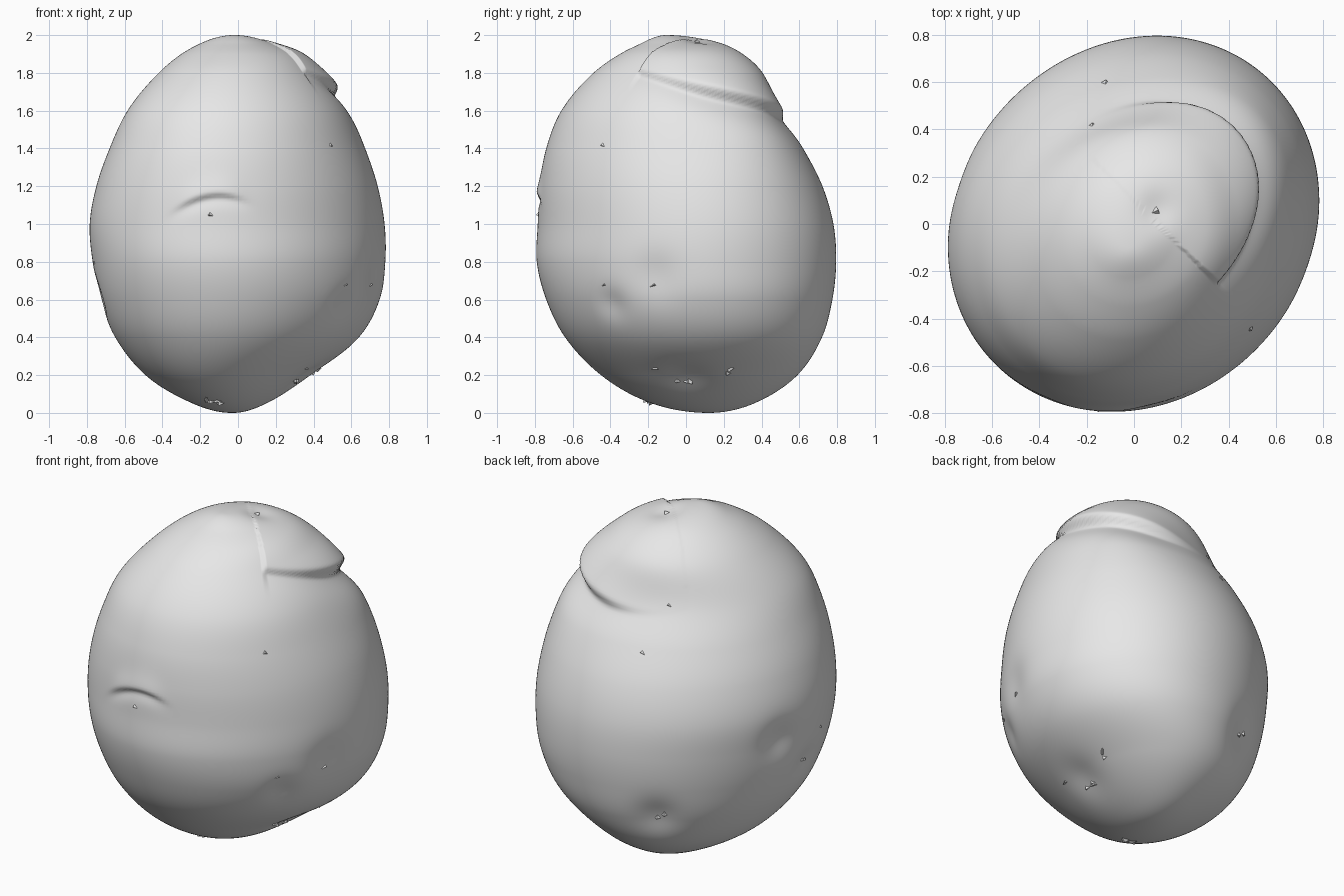
import bpy, bmesh, math, random
from math import exp, tanh, sin, cos, pi
from mathutils import Vector
from mathutils.bvhtree import BVHTree

if "Cube" in bpy.data.objects:
    bpy.data.objects.remove(bpy.data.objects["Cube"])
random.seed(4)

grey = bpy.data.materials.new("plain grey")
grey.use_nodes = True
grey.diffuse_color = (0.8, 0.8, 0.8, 1)
grey.node_tree.nodes["Principled BSDF"].inputs["Base Color"].default_value = (0.8, 0.8, 0.8, 1)

# Outline by height: z, x min, x max, y min, y max
OUTLINE = [
    (0.00, -0.03, -0.03, 0.12, 0.12),
    (0.05, -0.24, 0.15, -0.18, 0.36),
    (0.20, -0.49, 0.39, -0.45, 0.59),
    (0.40, -0.65, 0.64, -0.64, 0.72),
    (0.60, -0.73, 0.75, -0.74, 0.775),
    (0.80, -0.77, 0.78, -0.79, 0.795),
    (1.00, -0.785, 0.775, -0.785, 0.78),
    (1.20, -0.75, 0.735, -0.775, 0.72),
    (1.40, -0.68, 0.66, -0.74, 0.61),
    (1.60, -0.585, 0.565, -0.66, 0.47),
    (1.80, -0.42, 0.42, -0.49, 0.39),
    (1.90, -0.30, 0.32, -0.35, 0.29),
    (1.96, -0.19, 0.18, -0.23, 0.17),
    (2.00, -0.02, -0.02, -0.10, -0.10),
]
KNOTS = [math.acos(1 - row[0]) for row in OUTLINE]


def outline_at(s):
    """Smooth interpolation of the outline at polar angle s."""
    i = max(k for k in range(len(KNOTS) - 1) if KNOTS[k] <= s + 1e-9)

    def slope(k, c):
        a, b = max(k - 1, 0), min(k + 1, len(KNOTS) - 1)
        return (OUTLINE[b][c] - OUTLINE[a][c]) / (KNOTS[b] - KNOTS[a])

    h = KNOTS[i + 1] - KNOTS[i]
    u = (s - KNOTS[i]) / h
    return [(2*u**3 - 3*u*u + 1) * OUTLINE[i][c] + (u**3 - 2*u*u + u) * h * slope(i, c)
            + (3*u*u - 2*u**3) * OUTLINE[i + 1][c] + (u**3 - u*u) * h * slope(i + 1, c)
            for c in range(1, 5)]


# Soft bumps (+) and dents (-): centre, radius, height
BUMPS = [
    ((0.45, 0.38, 1.52), 0.33, 0.06),
    ((0.72, -0.16, 0.72), 0.13, -0.02),
    ((0.60, -0.42, 0.56), 0.09, -0.02),
    ((-0.71, 0.14, 0.84), 0.11, -0.03),
    ((-0.24, 0.62, 0.43), 0.12, -0.03),
    ((-0.72, -0.10, 0.62), 0.09, -0.02),
    ((0.36, 0.00, 0.19), 0.13, -0.02),
    ((0.10, 0.06, 1.97), 0.08, -0.02),
]


def fold(gap, along, width, up, up_size, down, down_size):
    """Step across a skin fold: raised lip above the line, groove below it."""
    side = 0.5 + 0.5 * tanh(gap / 0.01)
    lip = up * exp(-(gap / up_size) ** 2) * side
    groove = down * exp(-(gap / down_size) ** 2) * (1 - side)
    return (lip - groove) * exp(-(along / width) ** 4)


def skin(s, t):
    x0, x1, y0, y1 = outline_at(s)
    # slightly skewed ellipse, longer along one diagonal
    p = Vector(((x0 + x1) / 2 + (x1 - x0) / 2 * cos(t),
                (y0 + y1) / 2 + (y1 - y0) / 2 * sin(t + 0.12), 1 - cos(s)))
    out = Vector((p.x, p.y, (p.z - 1) * 0.6)).normalized()
    move = sum(h * exp(-(p - Vector(c)).length_squared / r**2) for c, r, h in BUMPS)
    # large fold under the upper back lobe
    if p.x + p.y > 0.1:
        line = 1.57 + (0.45 - p.y) * 0.33
        move += fold(p.z - line, (p.x - p.y - 0.1) * 0.707, 0.36, 0.04, 0.17, 0.03, 0.1)
    # small arched fold on the front
    if p.y < 0:
        line = 1.15 - 1.5 * (p.x + 0.1) ** 2
        move += fold(p.z - line, p.x + 0.15, 0.17, 0.014, 0.09, 0.014, 0.05)
    return p + out * move


# Main body
ROWS, COLS = 220, 220
bm = bmesh.new()
rings = [[bm.verts.new(skin(pi * i / ROWS, 2 * pi * j / COLS)) for j in range(COLS)]
         for i in range(1, ROWS)]
for a, b in zip(rings, rings[1:]):
    for j in range(COLS):
        k = (j + 1) % COLS
        bm.faces.new((a[j], a[k], b[k], b[j]))
bottom, top = bm.verts.new(skin(0, 0)), bm.verts.new(skin(pi, 0))
for j in range(COLS):
    k = (j + 1) % COLS
    bm.faces.new((bottom, rings[0][k], rings[0][j]))
    bm.faces.new((top, rings[-1][j], rings[-1][k]))
bm.normal_update()
tree = BVHTree.FromBMesh(bm)
mesh = bpy.data.meshes.new("body")
bm.to_mesh(mesh)
bm.free()
mesh.materials.append(grey)
body = bpy.data.objects.new("body", mesh)
bpy.context.collection.objects.link(body)
for poly in mesh.polygons:
    poly.use_smooth = True

# Little three-sided flakes on the skin: position, size, how many
FLAKES = [
    ((-0.15, -0.80, 1.05), 0.035, 1),
    ((0.50, -0.45, 1.42), 0.03, 1),
    ((0.68, -0.16, 0.68), 0.028, 1),
    ((0.57, -0.43, 0.68), 0.02, 1),
    ((0.10, 0.06, 1.99), 0.045, 1),
    ((-0.12, 0.60, 1.38), 0.03, 1),
    ((-0.18, 0.43, 1.62), 0.025, 1),
    ((-0.70, -0.20, 0.80), 0.02, 1),
    ((-0.72, -0.10, 0.63), 0.03, 2),
    ((-0.24, 0.62, 0.42), 0.04, 2),
    ((0.38, -0.16, 0.21), 0.03, 1),
    ((0.32, -0.02, 0.16), 0.04, 3),
    ((0.42, 0.24, 0.20), 0.035, 2),
    ((-0.13, -0.20, 0.06), 0.045, 4),
]
bm = bmesh.new()
for centre, size, count in FLAKES:
    for n in range(count):
        shift = Vector([random.uniform(-1, 1) * size * (count > 1) for _ in range(3)])
        spot, normal, _, _ = tree.find_nearest(Vector(centre) + shift)
        tilt = normal + Vector([random.uniform(-0.5, 0.5) for _ in range(3)])
        turn = tilt.to_track_quat("Z", "Y").to_matrix().to_4x4()
        made = bmesh.ops.create_cone(bm, segments=3, radius1=size, radius2=0,
                                     depth=size, cap_ends=True)
        for v in made["verts"]:
            v.co = spot + turn @ Vector((v.co.x, v.co.y * 0.7, v.co.z * 0.8))
mesh = bpy.data.meshes.new("skin_flakes")
bm.to_mesh(mesh)
bm.free()
mesh.materials.append(grey)
bpy.context.collection.objects.link(bpy.data.objects.new("skin_flakes", mesh))
